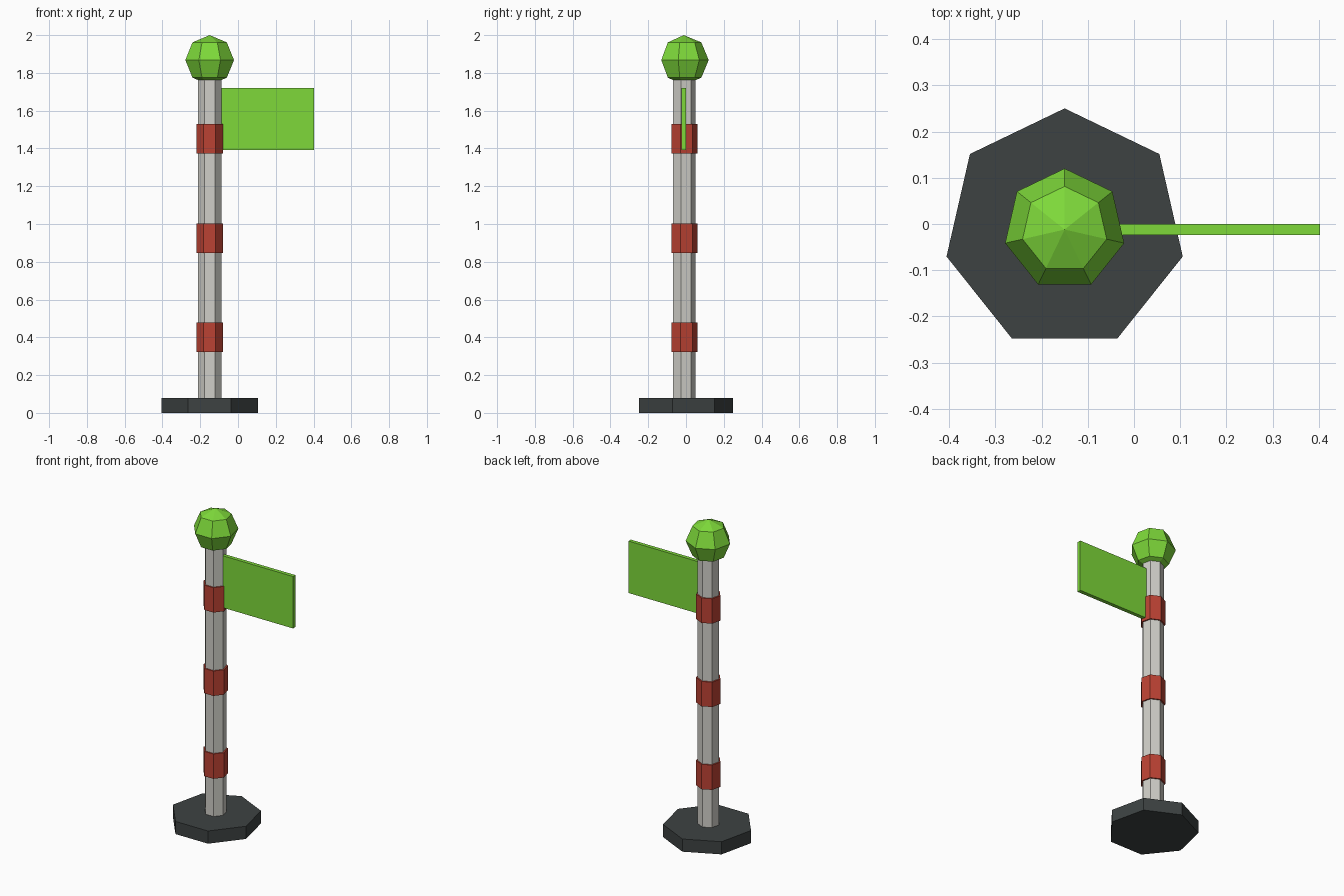
import bpy, bmesh, math

if "Cube" in bpy.data.objects:
    bpy.data.objects.remove(bpy.data.objects["Cube"])

CX, CY, SIDES = -0.15, -0.012, 7


def material(name, rgb):
    m = bpy.data.materials.new(name)
    lin = [((c / 255 + 0.055) / 1.055) ** 2.4 for c in rgb]
    m.diffuse_color = (*lin, 1)
    m.use_nodes = True
    m.node_tree.nodes["Principled BSDF"].inputs["Base Color"].default_value = m.diffuse_color
    return m


green = material("bright green", (126, 217, 58))
red = material("brick red", (187, 66, 51))
pale = material("pale grey", (208, 207, 200))
dark = material("charcoal", (61, 66, 66))


def finish(name, bm, mat):
    bmesh.ops.recalc_face_normals(bm, faces=bm.faces)
    me = bpy.data.meshes.new(name)
    bm.to_mesh(me)
    bm.free()
    me.materials.append(mat)
    ob = bpy.data.objects.new(name, me)
    bpy.context.collection.objects.link(ob)
    return ob


def lathe(name, profile, mat):
    """Seven-sided turned part, one corner towards +y; radius 0 makes a tip."""
    bm = bmesh.new()
    rings = []
    for r, z in profile:
        n = SIDES if r > 0 else 1
        angles = [math.pi / 2 + math.tau * i / SIDES for i in range(n)]
        rings.append([bm.verts.new((CX + r * math.cos(a), CY + r * math.sin(a), z))
                      for a in angles])
    for lo, hi in zip(rings, rings[1:]):
        for i in range(SIDES):
            j = (i + 1) % SIDES
            quad = [lo[i % len(lo)], lo[j % len(lo)], hi[j % len(hi)], hi[i % len(hi)]]
            bm.faces.new(list(dict.fromkeys(quad)))
    for ring in (rings[0], rings[-1]):
        if len(ring) > 1:
            bm.faces.new(ring)
    return finish(name, bm, mat)


# Foot and pole
lathe("base", [(0.262, 0), (0.262, 0.08)], dark)
lathe("pole", [(0.0635, 0.08), (0.0635, 1.80)], pale)

# Red bands
for i, z in enumerate((0.401, 0.925, 1.452)):
    lathe(f"band_{i + 1}", [(0.0725, z - 0.0785), (0.0725, z + 0.0785)], red)

# Faceted ball on top
R, ZC = 0.132, 1.868
lathe("ball", [(R * math.sin(math.pi * k / 4) if 0 < k < 4 else 0,
                ZC - R * math.cos(math.pi * k / 4)) for k in range(5)], green)

# Flag board
bm = bmesh.new()
bmesh.ops.create_cube(bm, size=1)
x0, x1, z0, z1 = -0.10, 0.402, 1.392, 1.72
for v in bm.verts:
    v.co = ((x0 + x1) / 2 + v.co.x * (x1 - x0),
            CY + v.co.y * 0.024,
            (z0 + z1) / 2 + v.co.z * (z1 - z0))
finish("flag", bm, green)
